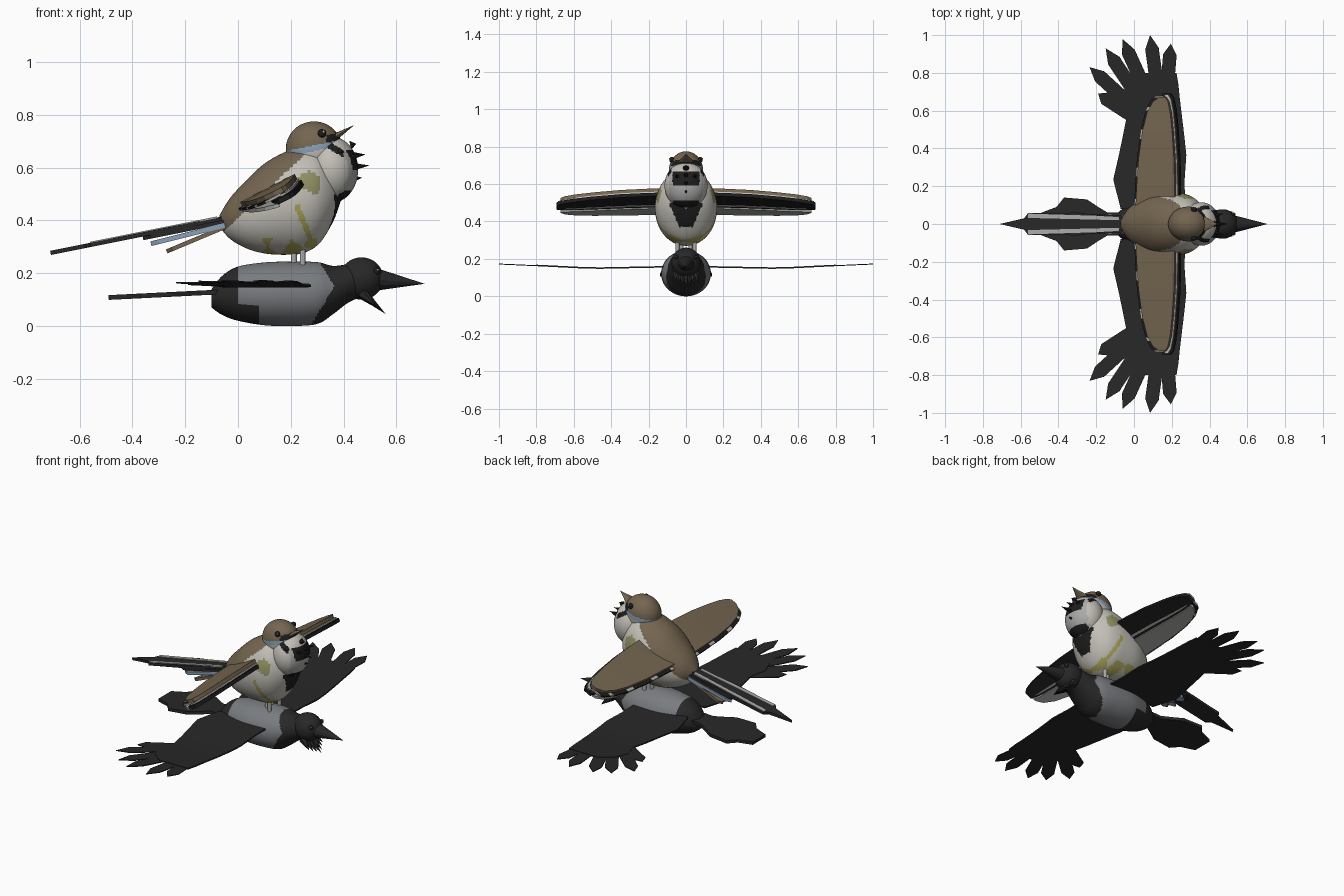
import bpy, bmesh, math
from mathutils import Vector

cube = bpy.data.objects.get("Cube")
if cube:
    bpy.data.objects.remove(cube)


def material(name, r, g, b):
    m = bpy.data.materials.new(name)
    m.diffuse_color = (r, g, b, 1)
    m.use_nodes = True
    bsdf = m.node_tree.nodes["Principled BSDF"]
    bsdf.inputs["Base Color"].default_value = (r, g, b, 1)
    bsdf.inputs["Roughness"].default_value = 0.8
    return m


CHARCOAL = material("charcoal", .021, .021, .022)
GREY = material("slate_grey", .19, .2, .215)
BROWN = material("earth_brown", .175, .13, .08)
CREAM = material("cream", .54, .52, .47)
SILVER = material("silver_grey", .4, .4, .39)
YELLOW = material("mustard", .4, .36, .1)
OLIVE = material("olive", .28, .28, .13)
BLUE = material("dusty_blue", .25, .35, .48)
BLACK = material("black", .012, .012, .012)


def finish(name, bm, mats, rule=None, smooth=True):
    """Turn a bmesh into an object, colouring its faces by a rule on their centres."""
    bmesh.ops.recalc_face_normals(bm, faces=bm.faces)
    for f in bm.faces:
        f.smooth = smooth
        if rule:
            f.material_index = mats.index(rule(f.calc_center_median()))
    me = bpy.data.meshes.new(name)
    bm.to_mesh(me)
    bm.free()
    for m in mats:
        me.materials.append(m)
    ob = bpy.data.objects.new(name, me)
    bpy.context.collection.objects.link(ob)
    return ob


def loft(name, stations, mats, rule, seg=96, steps=10):
    """Body from (x, bottom, top, half width) stations, smoothly interpolated."""
    st = [Vector(s) for s in stations]
    pad = [st[0]] + st + [st[-1]]
    path = []
    for a, b, c, d in zip(pad, pad[1:], pad[2:], pad[3:]):
        for i in range(steps):
            t = i / steps
            path.append(.5 * (2 * b + (c - a) * t + (2 * a - 5 * b + 4 * c - d) * t * t
                              + (3 * b - a - 3 * c + d) * t ** 3))
    path.append(st[-1])
    bm = bmesh.new()
    rings = []
    for x, lo, hi, w in path:
        angles = [math.tau * k / seg for k in range(seg)]
        rings.append([bm.verts.new((x, w * math.cos(a), (lo + hi) / 2 + (hi - lo) / 2 * math.sin(a)))
                      for a in angles])
    for r, s in zip(rings, rings[1:]):
        for k in range(seg):
            j = (k + 1) % seg
            bm.faces.new((r[k], r[j], s[j], s[k]))
    bm.faces.new(rings[0])
    bm.faces.new(rings[-1])
    return finish(name, bm, mats, rule)


def ball(name, centre, radii, mats, rule=None, u=48, v=32):
    bm = bmesh.new()
    bmesh.ops.create_uvsphere(bm, u_segments=u, v_segments=v, radius=1)
    bmesh.ops.scale(bm, vec=radii, verts=bm.verts)
    bmesh.ops.translate(bm, vec=centre, verts=bm.verts)
    return finish(name, bm, mats, rule)


def eyes(name, x, y, z, r):
    """Mirrored pair of dark eyes, each with a pale glint."""
    for s in (1, -1):
        ball(name, (x, s * y, z), (r, r * .8, r), [BLACK], u=16, v=10)
        ball(name + "_glint", (x + r * .35, s * (y + r * .62), z + r * .35), (r * .3,) * 3, [CREAM], u=8, v=6)


def spike(name, start, end, r1, mat, r2=0.0, flat=1.0, seg=12):
    """Tapered rod between two points; flat squashes it in height."""
    a, b = Vector(start), Vector(end)
    bm = bmesh.new()
    bmesh.ops.create_cone(bm, cap_ends=True, segments=seg, radius1=r1, radius2=r2, depth=(b - a).length)
    bmesh.ops.scale(bm, vec=(flat, 1, 1), verts=bm.verts)
    turn = (b - a).to_track_quat('Z', 'Y').to_matrix()
    if abs(b.y - a.y) < .001 and abs(b.x - a.x) > .001:
        d = (b - a).normalized()
        side = Vector((0, 1, 0))
        turn.col[0], turn.col[1], turn.col[2] = side.cross(d), side, d
    bmesh.ops.rotate(bm, matrix=turn, verts=bm.verts)
    bmesh.ops.translate(bm, vec=(a + b) / 2, verts=bm.verts)
    return finish(name, bm, [mat], smooth=False)


def plate(name, polys, height, thick, mat, sides=(1, -1)):
    """Thin sheet from (x, y) polygons laid on a height function, mirrored over y."""
    for s in sides:
        bm = bmesh.new()
        for poly in polys:
            bm.faces.new([bm.verts.new((x, s * y, height(x, y))) for x, y in poly])
        bmesh.ops.remove_doubles(bm, verts=bm.verts, dist=.0005)
        label = name if len(sides) == 1 else ("left_" if s > 0 else "right_") + name
        ob = finish(label, bm, [mat], smooth=False)
        mod = ob.modifiers.new("Thickness", 'SOLIDIFY')
        mod.thickness, mod.offset = thick, 0


def strips(sections):
    """Quads between (y, trailing x, leading x) sections."""
    return [[(a[1], a[0]), (a[2], a[0]), (b[2], b[0]), (b[1], b[0])]
            for a, b in zip(sections, sections[1:])]


# ---- Lower bird: body, head and beak
def hood(c):
    rear = .075 if c.z < .08 else 0
    return GREY if rear < c.x < .365 - .6 * abs(c.z - .15) else CHARCOAL


loft("lower_body", [(-.1, .07, .14, .045), (-.06, .042, .19, .08), (0, .02, .225, .105),
                    (.1, .003, .241, .13), (.2, 0, .244, .132), (.3, .008, .242, .122),
                    (.36, .045, .228, .1), (.42, .09, .235, .08), (.47, .11, .24, .06)],
     [GREY, CHARCOAL], hood)
ball("lower_head", (.468, 0, .18), (.083, .078, .08), [CHARCOAL])
spike("lower_beak", (.525, 0, .176), (.707, 0, .16), .047, CHARCOAL, flat=.9)
eyes("lower_eye", .525, .05, .208, .013)
for k in range(-3, 4):
    spike("throat_feather", (.47, k * .016, .125), (.56 - .012 * abs(k), k * .022, .045 + .01 * abs(k)),
          .024, CHARCOAL, seg=6)


# ---- Lower bird: wings, wing-tip feathers and tail
def lower_z(x, y):
    return .16 - .02 * min(y, .5) + max(0, y - .5) * .05


plate("lower_wing", strips([(.08, -.07, .27), (.235, -.11, .268), (.365, -.08, .277), (.46, -.06, .267),
                            (.56, -.04, .255), (.66, -.07, .243), (.74, -.04, .235), (.8, .03, .225)]),
      lower_z, .008, CHARCOAL)
tips = [(.195, .955), (.085, 1.0), (-.062, .98), (-.15, .93), (-.235, .83), (-.19, .69)]
for i, tip in enumerate(tips):
    root, tip = Vector((.17 - .035 * i, .66 - .018 * i)), Vector(tip)
    d = tip - root
    n = Vector((-d.y, d.x)).normalized() * .036
    shape = [root - n, root + d * .8 - n, tip, root + d * .8 + n, root + n]
    plate("wing_tip_feather", [[tuple(p) for p in shape]], lambda x, y: .15 + (y - .5) * .045, .005, CHARCOAL)
half = [(-.05, .06), (-.14, .06), (-.19, .09), (-.25, .13), (-.37, .14), (-.41, .09), (-.49, .06)]
plate("lower_tail", [half + [(x, -y) for x, y in reversed(half)]], lambda x, y: .13 + .05 * (x + .05),
      .018, CHARCOAL, (1,))


# ---- Upper bird: body with brown back, pale belly and dark bib
def plumage(c):
    if c.z > .41 + .95 * c.x:
        return BROWN
    if c.x > .31 and .37 < c.z < .5 and abs(c.y) < .035 + .45 * (c.z - .37):
        return BLACK
    if .2 < c.x < .31 and .5 + .5 * abs(c.x - .29) < c.z < .59 - .6 * abs(c.x - .27):
        return OLIVE
    wave = math.sin(c.x * 70) + math.sin(c.y * 45 + c.x * 20)
    if (.09 < c.x < .3 and c.z < .33 and wave > 0) or (abs(c.x - .25 + .4 * (c.z - .39)) < .011 and c.z < .46):
        return YELLOW
    return CREAM


loft("upper_body", [(-.07, .375, .42, .022), (-.03, .33, .485, .08), (.03, .295, .55, .125),
                    (.1, .275, .615, .155), (.18, .27, .66, .165), (.25, .277, .68, .163),
                    (.31, .315, .665, .143), (.36, .395, .6, .095), (.388, .47, .53, .03)],
     [BROWN, CREAM, BLACK, OLIVE, YELLOW], plumage)


# ---- Upper bird: head, face and eyes
def crown(c):
    edge = .665 + .2 * (c.x - .19)
    if c.x > .335 and edge < c.z < edge + .03:
        return BLACK
    if c.z > edge:
        return BROWN
    return BLUE if c.z > edge - .022 and c.x < .36 else CREAM


def face(c):
    if c.x > .4 and .595 < c.z < .665 and abs(c.y) < .072:
        return BLACK
    if .325 < c.x < .4 and abs(c.z - .682 + .6 * (c.x - .35)) < .014:
        return BLACK
    if c.x > .38 and c.z < .515:
        return BLACK if abs(c.y) < .07 else SILVER
    return SILVER if c.x > .4 and c.z < .66 and abs(c.y) < .09 else CREAM


ball("upper_head", (.288, 0, .67), (.107, .092, .105), [BROWN, CREAM, BLUE, BLACK], crown, 96, 64)
ball("upper_face", (.355, 0, .592), (.1, .115, .125), [CREAM, BLACK, SILVER], face, 96, 64)
spike("upper_brow_point", (.34, 0, .7), (.442, 0, .762), .06, BROWN, flat=.3)
eyes("upper_eye", .318, .076, .73, .016)
for s in (1, -1):
    ball("cheek_spot", (.385, s * .08, .66), (.012, .014, .012), [BLACK], u=16, v=10)
    spike("face_spike", (.41, s * .04, .635), (.475, s * .055, .65), .018, BLACK, seg=8)
for z in (.685, .645, .603, .557):
    x = .5 - 2.5 * abs(z - .61) ** 1.5
    spike("face_spike", (.425, 0, z), (x, 0, z + .005), .017, BLACK, seg=8)


# ---- Upper bird: layered wings, tilted so the leading edge is high
def layer(drop, slope=.52):
    return lambda x, y: .455 + slope * (x - .02) - .06 * max(0, y - .1) ** 1.5 - drop


top = [(.1, .01, .225), (.2, .015, .225), (.35, .025, .222), (.5, .045, .212),
       (.6, .07, .202), (.66, .1, .19), (.685, .135, .175)]
plate("upper_wing_coverts", strips([(y * .98, t + .003, l - .006) for y, t, l in top]), layer(-.01), .02, BROWN)
plate("upper_wing_dark_band", strips([(y * 1.01, t + (l - t) * .5, l + .02) for y, t, l in top]),
      layer(.026), .02, BLACK)
plate("upper_wing_pale_edge", strips([(y, l - .015, l + .006) for y, t, l in top]), layer(.008), .008, CREAM)
plate("upper_wing_underside", strips([(y * .98, t + .004, t + (l - t) * .56) for y, t, l in top]),
      layer(.012, .3), .014, SILVER)
plate("upper_wing_inner_stripe", strips([(y * .95, t + (l - t) * .62, t + (l - t) * .68) for y, t, l in top]),
      layer(.035), .008, SILVER)

# Rear rim of alternating dark and pale feather ends
rim = []
for a, b in zip(top, top[1:]):
    for i in range(3):
        y, t, _ = (Vector(a).lerp(Vector(b), i / 3))
        rim.append((y, t - .007, t + .04))
rim = strips(rim)
plate("upper_wing_dark_rim", [q for i, q in enumerate(rim) if i % 4], layer(.004), .01, BLACK)
plate("upper_wing_pale_rim", rim[::4], layer(.004), .01, SILVER)


# ---- Upper bird: long tail with pale and blue side feathers
def tail_z(x, lift=0.0):
    return .405 + .2 * (x + .07) + lift


half = [(-.04, .03), (-.3, .06), (-.56, .057), (-.58, .03)]
plate("upper_tail", [half + [(-.71, 0)] + [(x, -y) for x, y in reversed(half)]],
      lambda x, y: tail_z(x), .016, CHARCOAL, (1,))
plate("pale_tail_feather", [[(-.08, .02), (-.56, .032), (-.56, .055), (-.08, .04)]],
      lambda x, y: tail_z(x, .009), .006, SILVER)
plate("blue_tail_feather", [[(-.03, .0), (-.3, .01), (-.33, .035), (-.3, .055), (-.03, .05)]],
      lambda x, y: .382 + .25 * (x + .05), .018, BLUE)
plate("brown_tail_feather", [[(-.03, .0), (-.25, .005), (-.27, .03), (-.25, .05), (-.03, .045)]],
      lambda x, y: .375 + .42 * (x + .05), .016, BROWN)
plate("dark_tail_feather", [[(-.03, .0), (-.33, .01), (-.36, .03), (-.33, .056), (-.03, .045)]],
      lambda x, y: .395 + .2 * (x + .05), .016, CHARCOAL)

# ---- Legs joining the two birds
for s in (1, -1):
    for x, y in ((.212, .024), (.245, .046)):
        spike("leg", (x, s * y, .225), (x, s * y, .33), .011, SILVER, r2=.011)
